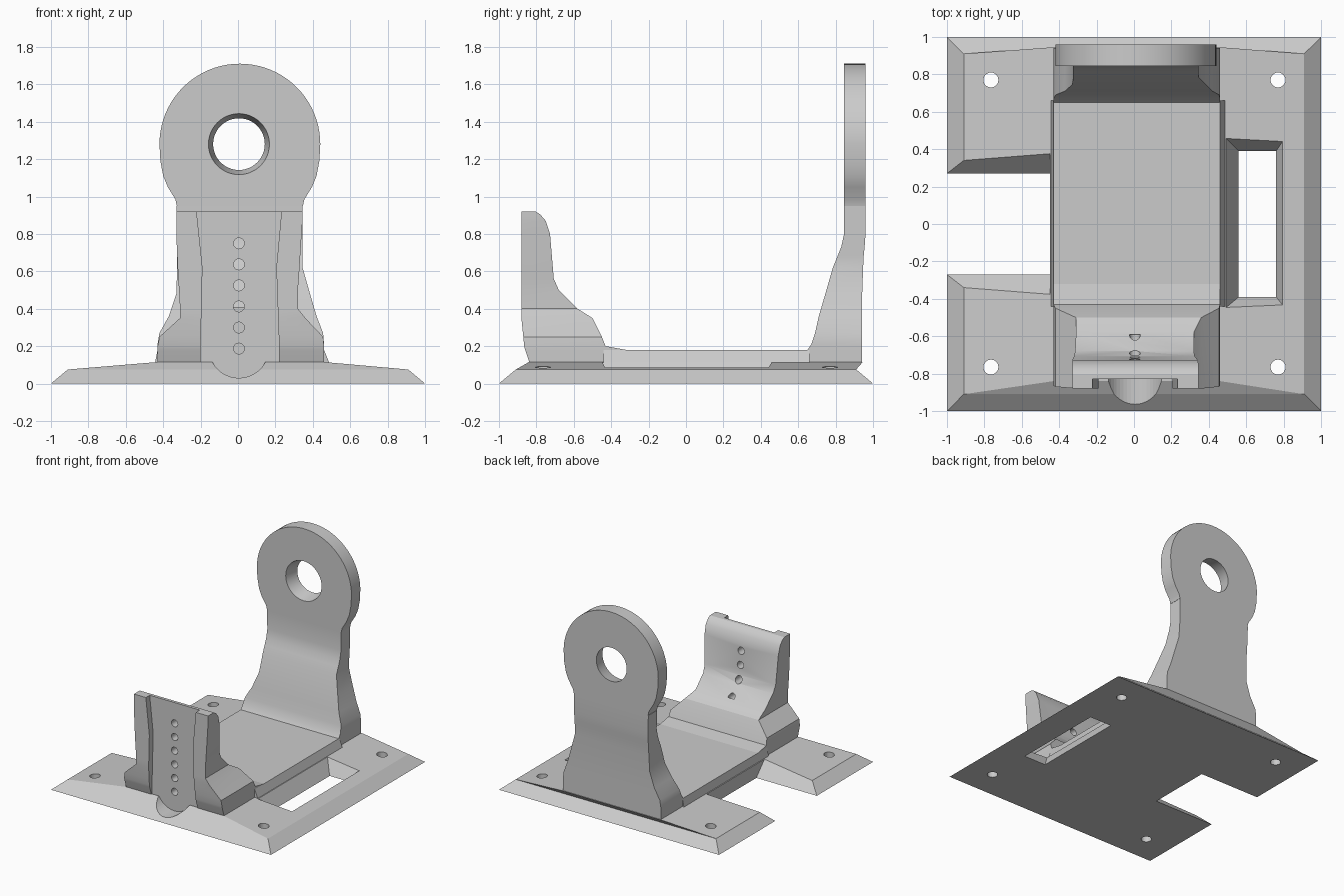
import bpy
import bmesh
from math import cos, sin, pi, radians

cube = bpy.data.objects.get("Cube")
if cube:
    bpy.data.objects.remove(cube)

grey = bpy.data.materials.new("plain_grey")
grey.use_nodes = True
grey.diffuse_color = (0.6, 0.6, 0.6, 1)
grey.node_tree.nodes["Principled BSDF"].inputs["Base Color"].default_value = (0.6, 0.6, 0.6, 1)


def loft(name, rings):
    """Skin a closed solid through rings of matching points."""
    bm = bmesh.new()
    loops = [[bm.verts.new(p) for p in ring] for ring in rings]
    n = len(loops[0])
    for a, b in zip(loops, loops[1:]):
        for i in range(n):
            j = (i + 1) % n
            bm.faces.new((a[i], a[j], b[j], b[i]))
    bm.faces.new(loops[0])
    bm.faces.new(loops[-1])
    bmesh.ops.recalc_face_normals(bm, faces=bm.faces)
    mesh = bpy.data.meshes.new(name)
    bm.to_mesh(mesh)
    bm.free()
    mesh.materials.append(grey)
    obj = bpy.data.objects.new(name, mesh)
    bpy.context.collection.objects.link(obj)
    return obj


def rect(z, y0, y1, x0, x1):
    return [(x0, y0, z), (x1, y0, z), (x1, y1, z), (x0, y1, z)]


def stack(name, rows):
    return loft(name, [rect(*r) for r in rows])


def disc_y(x, y, z, r, n=32):
    return [(x + r * cos(2 * pi * i / n), y, z + r * sin(2 * pi * i / n)) for i in range(n)]


def disc_z(x, y, z, r, n=24):
    return [(x + r * cos(2 * pi * i / n), y + r * sin(2 * pi * i / n), z) for i in range(n)]


def cut(obj, cutter):
    """Subtract a cutter and throw it away."""
    cutter.hide_render = True
    mod = obj.modifiers.new("cut", "BOOLEAN")
    mod.operation = "DIFFERENCE"
    mod.solver = "EXACT"
    mod.object = cutter
    bpy.context.view_layer.objects.active = obj
    bpy.ops.object.modifier_apply(modifier=mod.name)
    bpy.data.objects.remove(cutter)


def smooth(obj, angle):
    bpy.ops.object.select_all(action="DESELECT")
    obj.select_set(True)
    bpy.context.view_layer.objects.active = obj
    bpy.ops.object.shade_smooth_by_angle(angle=radians(angle))


# Base plate: chamfered edge, then a gentle rise to the middle
plate = stack("base_plate", [
    (0, -1, 1, -1, 1),
    (0.075, -0.91, 0.91, -0.91, 0.91),
    (0.115, -0.84, 0.945, -0.43, 0.46),
])
# Side notch with sloped ends
cut(plate, stack("notch_cutter", [
    (-0.075, -0.2, 0.2, -2, -0.45),
    (0.15, -0.41, 0.41, -2, -0.45),
]))
# Tapered side window
cut(plate, stack("window_cutter", [
    (-0.1, -0.34, 0.34, 0.62, 0.72),
    (0, -0.39, 0.39, 0.56, 0.76),
    (0.1, -0.44, 0.45, 0.5, 0.8),
    (0.2, -0.49, 0.51, 0.44, 0.84),
]))
# Corner screw holes
for x in (-0.765, 0.77):
    for y in (-0.765, 0.77):
        cut(plate, loft("screw_cutter", [disc_z(x, y, z, 0.04) for z in (-0.1, 0.3)]))
# Rounded groove at the front edge
cut(plate, loft("groove_cutter", [disc_y(0.005, y, 0.19, 0.16, 48) for y in (-1.1, -0.83)]))

# Raised floor between the uprights
stack("raised_floor", [
    (0.08, -0.44, 0.66, -0.45, 0.5),
    (0.18, -0.44, 0.66, -0.43, 0.46),
])

# Front support with flared foot
front = stack("front_support", [
    (0.09, -0.83, -0.32, -0.43, 0.46),
    (0.18, -0.86, -0.32, -0.43, 0.46),
    (0.2, -0.865, -0.43, -0.43, 0.46),
    (0.25, -0.87, -0.45, -0.42, 0.455),
    (0.35, -0.88, -0.5, -0.31, 0.36),
    (0.4, -0.88, -0.58, -0.31, 0.32),
    (0.5, -0.88, -0.68, -0.315, 0.32),
    (0.56, -0.88, -0.707, -0.32, 0.325),
    (0.8, -0.88, -0.727, -0.33, 0.34),
    (0.87, -0.88, -0.75, -0.33, 0.345),
    (0.905, -0.88, -0.78, -0.33, 0.345),
    (0.92, -0.88, -0.805, -0.33, 0.345),
])
# Shallow channel down its face
cut(front, stack("channel_cutter", [
    (0.05, -1, -0.83, -0.2, 0.22),
    (0.2, -1, -0.83, -0.2, 0.22),
    (0.62, -1, -0.83, -0.19, 0.205),
    (1, -1, -0.83, -0.23, 0.24),
]))
# Row of adjustment holes
for i in range(6):
    z = 0.187 + 0.1125 * i
    cut(front, loft("peg_cutter", [disc_y(0.005, y, z, 0.029, 20) for y in (-1, -0.59)]))
smooth(front, 25)

# Rear upright with flared foot
rear = stack("rear_upright", [
    (0.11, 0.64, 0.94, -0.43, 0.46),
    (0.18, 0.65, 0.94, -0.43, 0.46),
    (0.21, 0.67, 0.94, -0.43, 0.46),
    (0.27, 0.69, 0.94, -0.42, 0.455),
    (0.36, 0.71, 0.94, -0.37, 0.42),
    (0.48, 0.745, 0.942, -0.33, 0.385),
    (0.62, 0.785, 0.947, -0.325, 0.345),
    (0.68, 0.81, 0.95, -0.325, 0.345),
    (0.73, 0.83, 0.955, -0.325, 0.345),
    (0.8, 0.845, 0.96, -0.325, 0.345),
    (0.95, 0.845, 0.96, -0.33, 0.345),
])
smooth(rear, 25)

# Rounded head: half-outline from neck to shoulder, closed by an arc
cx, cz = 0.01, 1.28
neck = [(0.337, 0.95), (0.345, 0.985), (0.385, 1.05), (0.41, 1.11), (0.425, 1.19)]
arc = [(0.43 * cos(pi * i / 40), cz + 0.43 * sin(pi * i / 40)) for i in range(41)]
outline = neck + arc + [(-x, z) for x, z in reversed(neck)]
head = loft("rear_head", [[(cx + x, y, z) for x, z in outline] for y in (0.845, 0.96)])
# Tapered round opening
cut(head, loft("opening_cutter", [
    disc_y(0.005, 0.8, cz, 0.172, 48),
    disc_y(0.005, 0.845, cz, 0.163, 48),
    disc_y(0.005, 0.97, cz, 0.136, 48),
    disc_y(0.005, 1.1, cz, 0.136, 48),
]))
smooth(head, 30)
